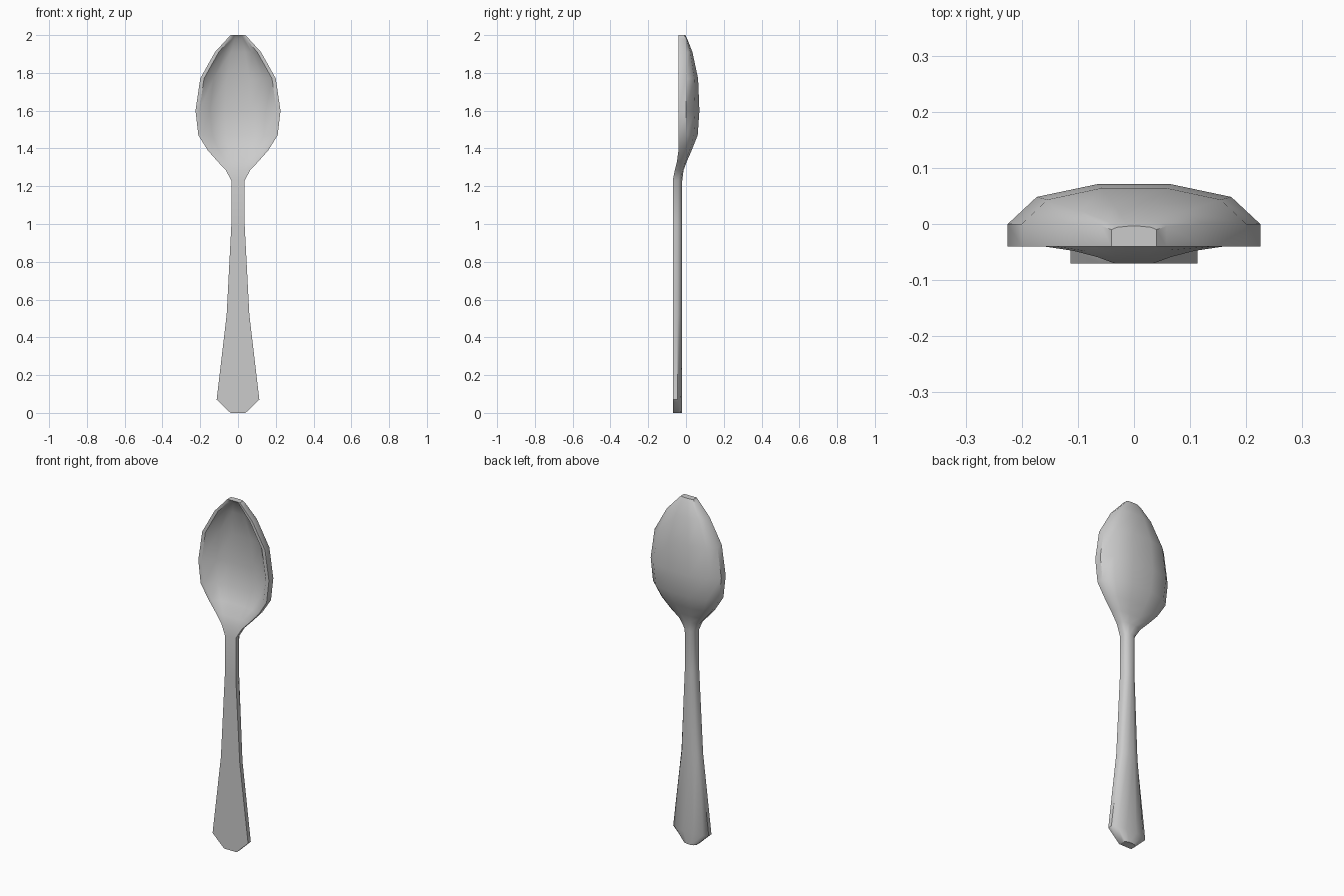
import bpy, bmesh

if "Cube" in bpy.data.objects:
    bpy.data.objects.remove(bpy.data.objects["Cube"])

# Stations along the spoon: z, half width, front y, side-wall back y, back y, inner floor y
STATIONS = [
    (0.00, 0.040, -0.07, -0.040, -0.022, -0.07),
    (0.07, 0.113, -0.07, -0.045, -0.02, -0.07),
    (0.52, 0.060, -0.07, -0.045, -0.02, -0.07),
    (1.00, 0.035, -0.07, -0.045, -0.02, -0.07),
    (1.23, 0.035, -0.07, -0.042, -0.02, -0.07),
    (1.285, 0.065, -0.059, -0.03, -0.013, -0.059),
    (1.33, 0.107, -0.048, -0.017, 0.004, -0.046),
    (1.39, 0.160, -0.04, -0.006, 0.030, -0.008),
    (1.47, 0.210, -0.04, 0.0, 0.062, 0.025),
    (1.60, 0.225, -0.04, 0.0, 0.071, 0.037),
    (1.77, 0.200, -0.04, 0.0, 0.064, 0.030),
    (1.91, 0.122, -0.04, 0.0, 0.034, 0.004),
    (1.98, 0.058, -0.04, -0.004, 0.007, -0.022),
    (2.00, 0.040, -0.04, -0.01, -0.004, -0.04),
]


def section(z, w, front, side, back, floor):
    """Closed cross-section: hollow front, upright rim, faceted back."""
    inner = max(w - 0.02, w * 0.7)
    half = [
        (0.30 * w, floor),
        (0.72 * inner, front + 0.75 * (floor - front)),
        (inner, front),
        (w, front),
        (w, side),
        (0.77 * w, side + 0.68 * (back - side)),
        (0.29 * w, back),
    ]
    return [(x, y, z) for x, y in half] + [(-x, y, z) for x, y in reversed(half)]


# Loft the whole spoon through the stations
bm = bmesh.new()
rings = [[bm.verts.new(p) for p in section(*s)] for s in STATIONS]
n = len(rings[0])
for a, b in zip(rings, rings[1:]):
    for i in range(n):
        j = (i + 1) % n
        bm.faces.new((a[i], a[j], b[j], b[i]))

# End caps, bridged left to right so the flat front edge stays clean
for ring in (rings[0], rings[-1]):
    bm.faces.new(ring)
bmesh.ops.recalc_face_normals(bm, faces=bm.faces)

mesh = bpy.data.meshes.new("spoon")
bm.to_mesh(mesh)
bm.free()
spoon = bpy.data.objects.new("spoon", mesh)
bpy.context.collection.objects.link(spoon)

# Smooth faces with crisp rim and handle edges
bpy.context.view_layer.objects.active = spoon
spoon.select_set(True)
bpy.ops.object.shade_smooth_by_angle(angle=0.8)
